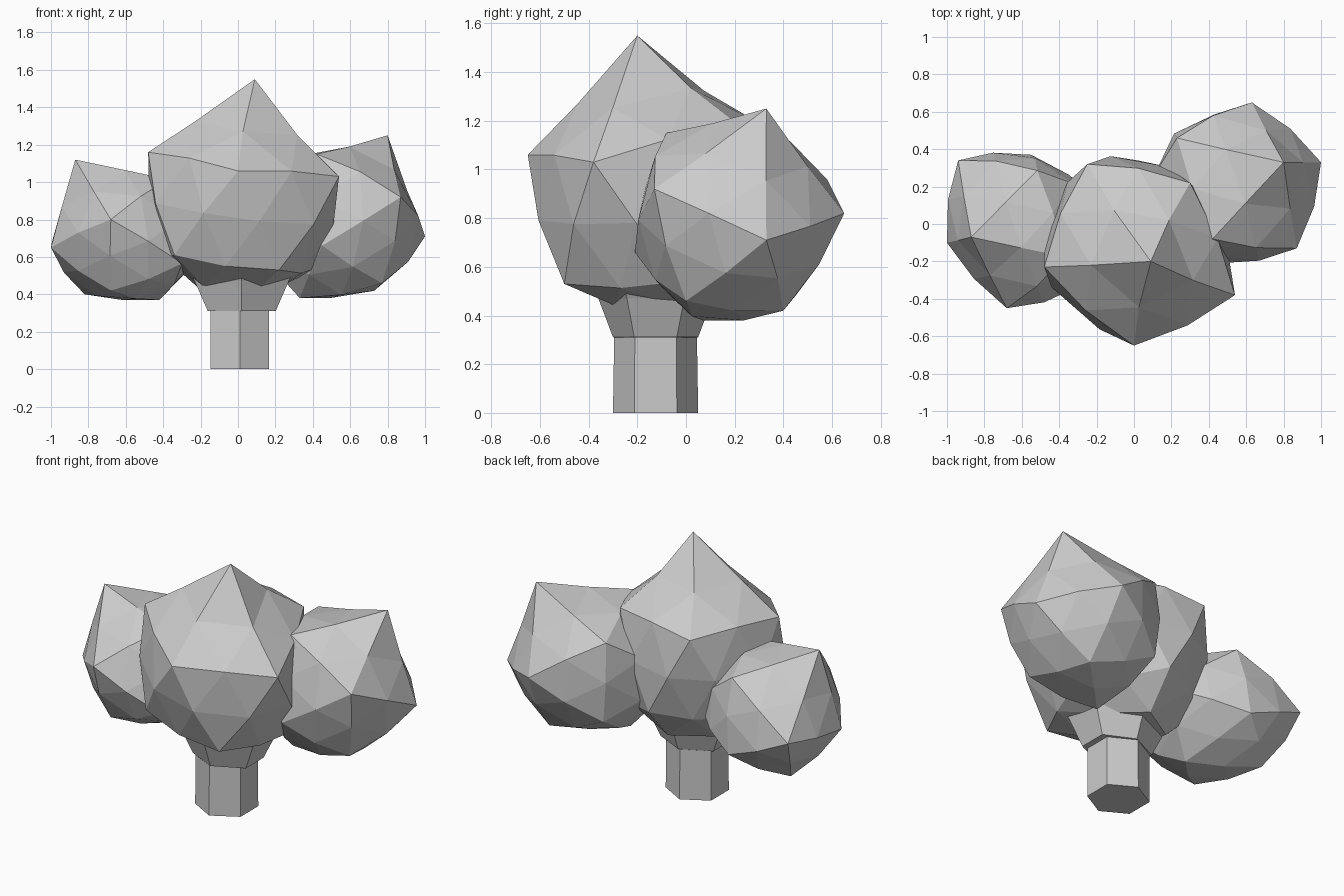
import bpy, bmesh, math
from mathutils import Vector, Matrix

cube = bpy.data.objects.get("Cube")
if cube:
    bpy.data.objects.remove(cube)

grey = bpy.data.materials.new("plain grey")
grey.use_nodes = True
colour = (0.6, 0.6, 0.6, 1)
grey.diffuse_color = colour
grey.node_tree.nodes["Principled BSDF"].inputs["Base Color"].default_value = colour


def finish(bm, name):
    bmesh.ops.recalc_face_normals(bm, faces=bm.faces)
    mesh = bpy.data.meshes.new(name)
    bm.to_mesh(mesh)
    bm.free()
    mesh.materials.append(grey)
    obj = bpy.data.objects.new(name, mesh)
    bpy.context.collection.objects.link(obj)


def foliage(name, centre, radius, axis, corner, peak, floor, bumps):
    """Faceted ball with uneven corners, a pulled-up peak and a flattened underside."""
    centre, peak = Vector(centre), Vector(peak)
    up = Vector(axis).normalized()
    side = Vector(corner)
    side = (side - up * side.dot(up)).normalized()
    turn = Matrix((side, up.cross(side), up)).transposed()
    bm = bmesh.new()
    bmesh.ops.create_icosphere(bm, subdivisions=1, radius=radius)
    for v in bm.verts:
        v.co = turn @ v.co + centre
    # move the nearest free corner to each bump
    free = sorted(bm.verts, key=lambda v: (v.co - peak).length)[1:]
    for bump in map(Vector, bumps):
        nearest = min(free, key=lambda v: (v.co - bump).length)
        nearest.co = bump
        free.remove(nearest)
    # split every face in four and round the new six-edged points outwards slightly
    bmesh.ops.subdivide_edges(bm, edges=bm.edges[:], cuts=1, use_grid_fill=True)
    corners = [v for v in bm.verts if len(v.link_edges) == 5]
    top = min(corners, key=lambda v: (v.co - peak).length)
    for v in bm.verts:
        if v not in corners:
            v.co = centre + (v.co - centre) * 1.07
        v.co.z = max(v.co.z, floor)
    top.co = peak
    finish(bm, name)


# Foliage clumps
foliage("middle_foliage", (0.03, -0.13, 0.85), 0.58, (0.04, -0.12, 1),
        (-0.03, -0.52, 0.2), (0.09, -0.2, 1.55), 0.44,
        [(0, -0.65, 1.06), (0.54, -0.38, 1.03), (0.3, 0.22, 1.18),
         (-0.25, 0.32, 1.16), (-0.48, -0.23, 1.16), (0.22, -0.5, 0.53),
         (-0.34, -0.42, 0.61), (0.42, -0.02, 0.54), (0.02, 0.34, 0.65),
         (-0.41, 0.08, 0.63)])
foliage("left_foliage", (0.53, 0.2, 0.74), 0.5, (0.46, 0.22, 0.86),
        (0.24, -0.38, -0.01), (0.8, 0.33, 1.25), 0.38,
        [(0.87, -0.13, 0.92), (1, 0.33, 0.71), (0.63, 0.65, 0.82),
         (0.23, 0.46, 1.07), (0.42, -0.08, 1.15), (0.66, 0.4, 0.42),
         (0.77, 0, 0.46), (0.33, 0.07, 0.38), (0.24, 0.47, 0.58),
         (0.45, -0.21, 0.66)])
foliage("right_foliage", (-0.62, -0.02, 0.66), 0.46, (-0.48, -0.1, 0.87),
        (-0.83, -0.29, -0.46), (-0.87, -0.07, 1.12), 0.37,
        [(-0.68, -0.45, 0.8), (-1, -0.1, 0.65), (-0.94, 0.34, 0.71),
         (-0.55, 0.37, 0.55), (-0.82, 0.14, 0.4), (-0.42, -0.05, 0.37),
         (-0.68, -0.28, 0.42)])

# Six-sided trunk that flares into the foliage: height, width, depth, sideways shift
bm = bmesh.new()
rings = []
for height, wide, deep, shift in ((0, 0.18, 0.175, 0.01), (0.31, 0.18, 0.17, 0.01),
                                  (0.311, 0.21, 0.175, 0.02), (0.47, 0.29, 0.235, 0.02),
                                  (0.6, 0.37, 0.3, 0.02)):
    ring = []
    for i in range(6):
        a = math.radians(60 * i + 30)
        ring.append(bm.verts.new((wide * math.cos(a) + shift,
                                  deep * math.sin(a) - 0.125, height)))
    rings.append(ring)
for low, high in zip(rings, rings[1:]):
    for i in range(6):
        j = (i + 1) % 6
        bm.faces.new((low[i], low[j], high[j], high[i]))
bm.faces.new(rings[0])
bm.faces.new(rings[-1])
finish(bm, "trunk")
